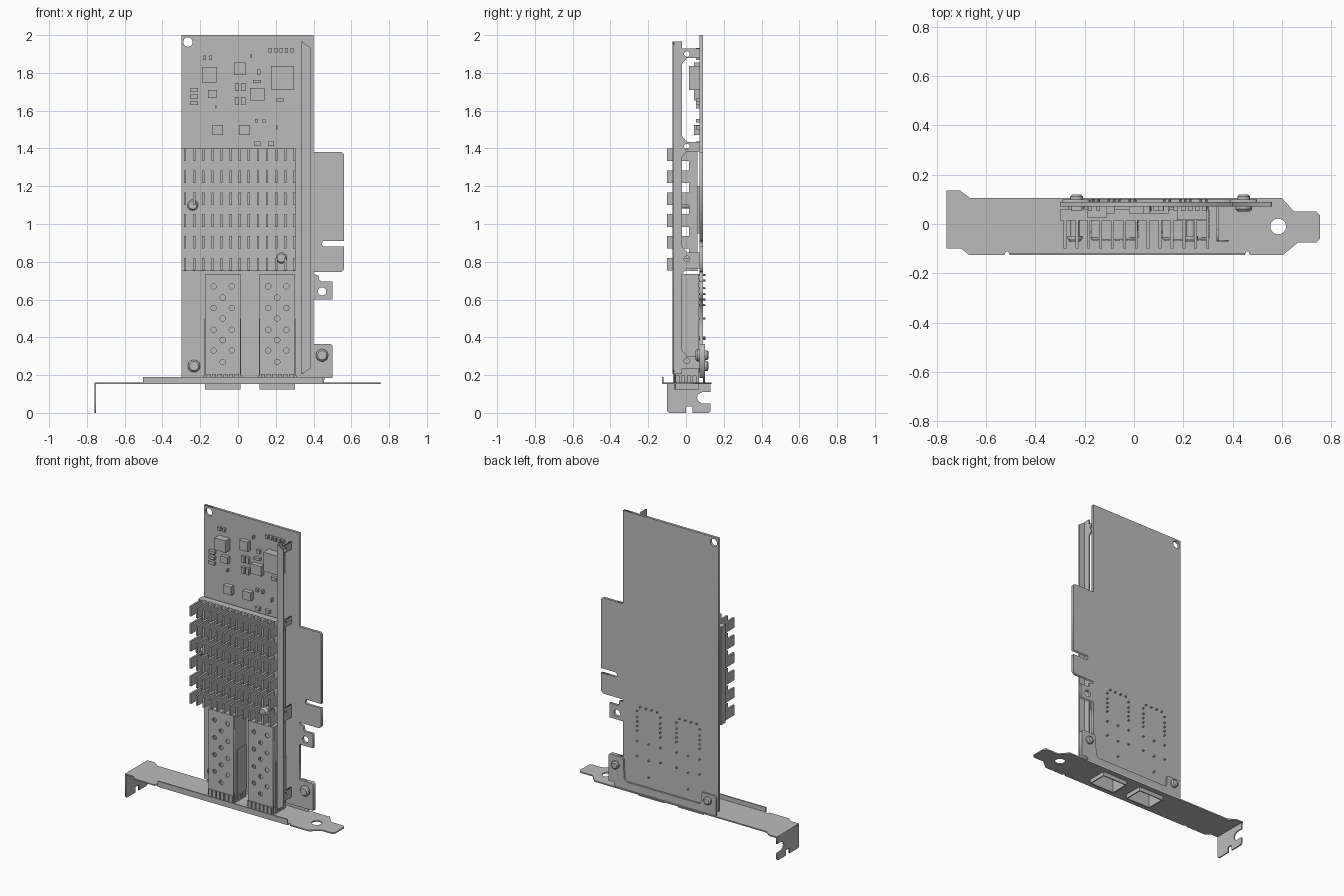
import bpy, bmesh, math
from mathutils import Matrix, Vector

cube = bpy.data.objects.get("Cube")
if cube:
    bpy.data.objects.remove(cube, do_unlink=True)

grey = bpy.data.materials.new("plain grey")
grey.use_nodes = True
GREY = (0.5, 0.5, 0.5, 1)
grey.diffuse_color = GREY
for node in grey.node_tree.nodes:
    if node.type == 'BSDF_PRINCIPLED':
        node.inputs["Base Color"].default_value = GREY

# Axes of each drawing plane: u, v, extrusion direction
PLANES = {
    "xy": ((1, 0, 0), (0, 1, 0), (0, 0, 1)),
    "xz": ((1, 0, 0), (0, 0, 1), (0, -1, 0)),
    "yz": ((0, 1, 0), (0, 0, 1), (1, 0, 0)),
}


def add_object(name, mesh):
    obj = bpy.data.objects.new(name, mesh)
    bpy.context.collection.objects.link(obj)
    mesh.materials.clear()
    mesh.materials.append(grey)
    return obj


def circle(u, v, r, n=24):
    return [(u + r * math.cos(2 * math.pi * i / n), v + r * math.sin(2 * math.pi * i / n))
            for i in range(n)]


def rect(u0, u1, v0, v1):
    return [(u0, v0), (u1, v0), (u1, v1), (u0, v1)]


def plate(name, plane, outline, lo, hi, holes=()):
    """Flat plate with holes, spanning lo..hi along the axis normal to its plane."""
    curve = bpy.data.curves.new(name + "_profile", 'CURVE')
    curve.dimensions = '2D'
    curve.fill_mode = 'BOTH'
    curve.extrude = (hi - lo) / 2
    for loop in [outline, *holes]:
        spline = curve.splines.new('POLY')
        spline.points.add(len(loop) - 1)
        for p, (u, v) in zip(spline.points, loop):
            p.co = (u, v, 0, 1)
        spline.use_cyclic_u = True
    temp = bpy.data.objects.new(name + "_profile", curve)
    bpy.context.collection.objects.link(temp)
    deps = bpy.context.evaluated_depsgraph_get()
    mesh = bpy.data.meshes.new_from_object(temp.evaluated_get(deps))
    bpy.data.objects.remove(temp, do_unlink=True)
    bpy.data.curves.remove(curve)
    axes = Matrix(PLANES[plane]).transposed()
    offset = Vector([abs(c) for c in PLANES[plane][2]]) * (lo + hi) / 2
    bm = bmesh.new()
    bm.from_mesh(mesh)
    bm.transform(Matrix.Translation(offset) @ axes.to_4x4())
    bmesh.ops.remove_doubles(bm, verts=bm.verts, dist=1e-5)
    bmesh.ops.recalc_face_normals(bm, faces=bm.faces)
    bm.to_mesh(mesh)
    bm.free()
    mesh.name = name
    return add_object(name, mesh)


def boxes(name, items):
    """One object from many (x0, x1, y0, y1, z0, z1) boxes."""
    bm = bmesh.new()
    for x0, x1, y0, y1, z0, z1 in items:
        m = Matrix.Translation(((x0 + x1) / 2, (y0 + y1) / 2, (z0 + z1) / 2))
        bmesh.ops.create_cube(bm, size=1, matrix=m @ Matrix.Diagonal((x1 - x0, y1 - y0, z1 - z0, 1)))
    mesh = bpy.data.meshes.new(name)
    bm.to_mesh(mesh)
    bm.free()
    return add_object(name, mesh)


def rods(name, items, segments=24):
    """One object from many (x, z, y0, y1, r0, r1) cones along y."""
    bm = bmesh.new()
    turn = Matrix.Rotation(-math.pi / 2, 4, 'X')
    for x, z, y0, y1, r0, r1 in items:
        bmesh.ops.create_cone(bm, cap_ends=True, segments=segments, radius1=r0, radius2=r1,
                              depth=y1 - y0, matrix=Matrix.Translation((x, (y0 + y1) / 2, z)) @ turn)
    mesh = bpy.data.meshes.new(name)
    bm.to_mesh(mesh)
    bm.free()
    obj = add_object(name, mesh)
    bpy.ops.object.select_all(action='DESELECT')
    obj.select_set(True)
    bpy.context.view_layer.objects.active = obj
    bpy.ops.object.shade_smooth_by_angle(angle=math.radians(35))
    return obj


# Circuit board with edge connector, key slot and latch tab
FRONT, BACK = 0.072, 0.089
plate("circuit_board", "xz", [
    (-.30, .185), (.50, .185), (.50, .355), (.49, .365), (.40, .365), (.40, .60), (.50, .60),
    (.50, .695), (.44, .695), (.43, .705), (.43, .725), (.40, .735), (.40, .745), (.545, .745),
    (.56, .76), (.56, .88), (.45, .88), (.443, .895), (.45, .91), (.56, .91), (.56, 1.37),
    (.55, 1.38), (.40, 1.38), (.40, 2.0), (-.30, 2.0)], FRONT, BACK,
    [circle(-.265, 1.963, .025), circle(.445, .643, .022)])

# Chips: x0, x1, z0, z1, height
chips = [(-.19, -.11, 1.75, 1.83, .045), (-.02, .04, 1.79, 1.855, .03), (.175, .296, 1.71, 1.836, .055),
         (-.16, -.11, 1.667, 1.71, .025), (.064, .14, 1.655, 1.72, .03),
         (-.137, -.08, 1.47, 1.525, .03), (.005, .063, 1.47, 1.525, .03)]
boxes("chips", [(a, b, FRONT - h, FRONT, c, d) for a, b, c, d, h in chips])

# Small parts: centre x, centre z, width, height
small = [(-.233, z, .042, .02) for z in (1.71, 1.675, 1.64)]
small += [(x, z, .022, .042) for x in (-.005, .028) for z in (1.725, 1.652)]
small += [(.17 + .029 * i, 1.92, .018, .022) for i in range(5)]
small += [(x, 1.88, .016, .022) for x in (-.178, -.145)]
small += [(x, 1.425, .03, .022) for x in (.103, .175)]
small += [(x, 1.547, .014, .02) for x in (.098, .138)]
small += [(.10, 1.755, .042, .016), (.11, 1.805, .02, .026), (.223, 1.655, .038, .02),
          (.206, 1.51, .01, .022), (.07, 1.89, .006, .02), (-.118, 1.62, .006, .016)]
boxes("small_components", [(x - w / 2, x + w / 2, FRONT - .02, FRONT, z - h / 2, z + h / 2)
                           for x, z, w, h in small])

# Heat sink: base plate and a grid of fins
boxes("heat_sink_base", [(-.30, .305, .015, .06, .75, 1.40)])
boxes("processor", [(-.12, .14, .06, FRONT, .95, 1.2)])
boxes("heat_sink_fins", [(x - .006, x + .006, -.10, .016, z, z + .067)
                         for x in [-.28 + .0482 * i for i in range(13)]
                         for z in [.753 + .116 * j for j in range(6)]])
pins = []
for x, z in ((-.24, 1.10), (.23, .82)):
    pins += [(x, z, -.072, -.06, .022, .03), (x, z, -.06, -.048, .03, .03),
             (x, z, -.048, .016, .019, .019)]
rods("heat_sink_push_pins", pins)

# Stiffener rail: web with bays cut beside the board, and a chamfered lip
web = [(-.07, .205), (-.02, .205), (-.02, .235), (FRONT, .235)]
for z0, z1 in ((.30, .765), (.85, 1.385), (1.435, 1.88)):
    web += [(FRONT, z0), (.005, z0), (-.02, z0 + .03), (-.02, z1 - .03), (.005, z1), (FRONT, z1)]
web += [(FRONT, 1.93), (-.02, 1.93), (-.02, 1.965), (-.07, 1.965)]
plate("stiffener_web", "yz", web, .335, .343,
      [circle(.005, z, .015) for z in (.275, .815, 1.41, 1.90)])
plate("stiffener_lip", "xz", [(.335, .205), (.383, .235), (.383, 1.935), (.335, 1.965)], -.072, -.064)

# Two port cages: walls around an opening, perforated front, spring fingers and solder pins
Y0, Y1, T = -.062, .068, .007
PORTS = ((-.174, .012), (.115, .301))
for side, (x0, x1) in zip(("right", "left"), PORTS):
    xc = (x0 + x1) / 2
    vents = [circle(xc + dx, z, .014, 16) for dx in (-.048, .048) for z in (.67, .555, .44, .33)]
    vents += [circle(xc, z, .014, 16) for z in (.61, .50, .385, .27)]
    plate(side + "_cage_front", "xz", rect(x0, x1, .125, .735), Y0, Y0 + T, vents)
    boxes(side + "_cage_walls", [
        (x0, x0 + T, Y0 + T, Y1, .125, .735), (x1 - T, x1, Y0 + T, Y1, .125, .735),
        (x0 + T, x1 - T, Y1 - T, Y1, .125, .735), (x0 + T, x1 - T, Y0 + T, Y1 - T, .728, .735),
        (x0 - .004, x0, -.03, Y1, .20, .50), (x1, x1 + .004, -.03, Y1, .20, .50)])
    fingers = [(x0 + .006 + .03 * i, x0 + .028 + .03 * i, Y0 - .008, Y0, .158, .205) for i in range(6)]
    for xa, xb in ((x0 - .008, x0), (x1, x1 + .008)):
        fingers += [(xa, xb, Y0 + .006 + .03 * i, Y0 + .028 + .03 * i, .158, .198) for i in range(4)]
    boxes(side + "_cage_fingers", fingers)
    feet = [(x, z) for x in (x0 + .008, x1 - .008) for z in (.40, .50, .57, .60, .63, .66, .70)]
    feet += [(x0 + .03 + .042 * i, .73) for i in range(4)]
    feet += [(xc, z) for z in (.28, .39, .50)]
    rods(side + "_cage_solder_pins", [(x, z, Y1, .102, .006, .005) for x, z in feet], 8)

# Slot bracket: face plate with port openings, front lip, bent end and rear mounting flange
plate("bracket_face", "xy", [
    (-.76, -.10), (-.70, -.10), (-.67, -.125), (-.525, -.125), (-.52, -.112), (-.51, -.112),
    (-.505, -.125), (.45, -.125), (.455, -.112), (.465, -.112), (.47, -.125), (.605, -.125),
    (.665, -.075), (.74, -.075), (.755, -.06), (.755, .035), (.74, .05), (.65, .05),
    (.60, .105), (-.665, .105), (-.705, .135), (-.76, .135)], .152, .16,
    [circle(.585, -.01, .032)] + [rect(a + .002, b - .002, Y0 + .002, Y1 - .002) for a, b in PORTS])
boxes("bracket_front_lip", [(-.502, .45, -.126, -.118, .155, .19)])
plate("bracket_bent_end", "yz", [
    (-.10, .01), (-.09, 0), (0, 0), (0, .035), (.035, .035), (.035, 0), (.12, 0), (.13, .01),
    (.13, .05), (.085, .05), (.065, .062), (.058, .08), (.065, .098), (.085, .11), (.13, .11),
    (.13, .158), (-.10, .158)], -.76, -.752)
plate("bracket_rear_flange", "xz", [
    (-.29, .155), (.45, .155), (.46, .185), (.50, .185), (.50, .355), (.49, .365), (.40, .365),
    (.39, .35), (.385, .23), (.365, .21), (-.17, .21), (-.18, .225), (-.18, .28), (-.19, .29),
    (-.28, .29), (-.29, .28)], BACK, .10)

# Mounting screws: domed heads in front, nuts behind
screws = []
for x, z in ((-.233, .248), (.445, .305)):
    screws += [(x, z, .05, .06, .024, .033), (x, z, .06, FRONT, .033, .033),
               (x, z, .10, .112, .026, .026), (x, z, .112, .119, .026, .018)]
rods("mounting_screws", screws)
